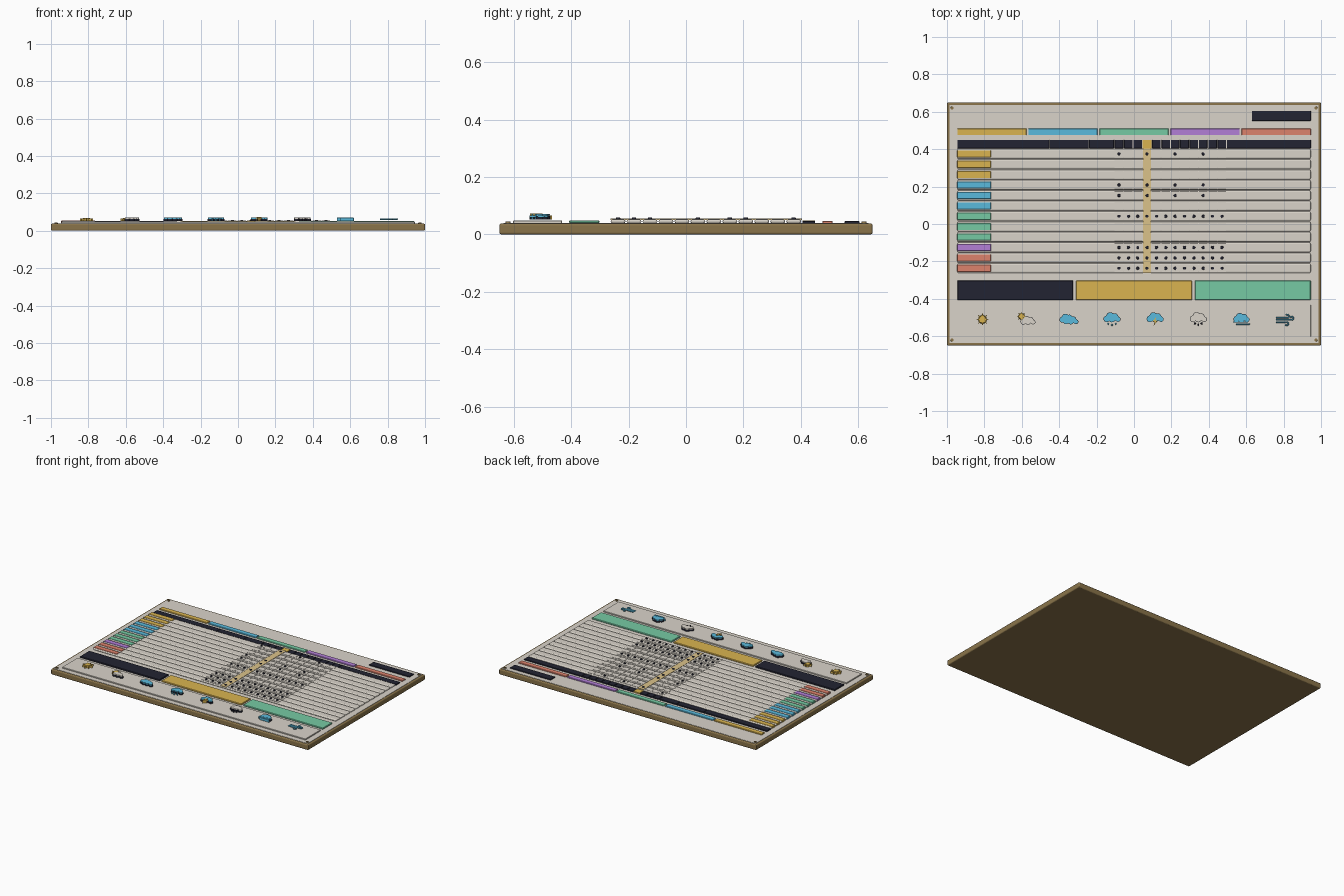
import bpy, bmesh
from math import sin, cos, pi, sqrt
from mathutils import Matrix, Vector

cube = bpy.data.objects.get("Cube")
if cube:
    bpy.data.objects.remove(cube)


def material(name, r, g, b):
    col = [(c / 255 / 12.92 if c < 11 else ((c / 255 + 0.055) / 1.055) ** 2.4) for c in (r, g, b)] + [1]
    m = bpy.data.materials.new(name)
    m.use_nodes = True
    m.diffuse_color = col
    m.node_tree.nodes["Principled BSDF"].inputs["Base Color"].default_value = col
    return m


BROWN = material("brown wood", 138, 116, 74)
PAPER = material("warm paper", 218, 212, 202)
DARK = material("dark navy", 34, 35, 50)
YELLOW = material("mustard", 218, 180, 80)
BLUE = material("sky blue", 90, 186, 220)
GREEN = material("mint green", 118, 202, 164)
PURPLE = material("violet", 178, 126, 214)
CORAL = material("coral", 220, 130, 108)
PALE = material("pale yellow", 219, 194, 138)


def finish(name, bm, mat):
    me = bpy.data.meshes.new(name)
    bmesh.ops.recalc_face_normals(bm, faces=bm.faces)
    bm.to_mesh(me)
    bm.free()
    me.materials.append(mat)
    ob = bpy.data.objects.new(name, me)
    bpy.context.collection.objects.link(ob)
    return ob


def boxes(name, rects, z0, z1, mat, bevel=0.0, segments=1):
    """One mesh of boxes, each given as x0, x1, y0, y1."""
    bm = bmesh.new()
    for x0, x1, y0, y1 in rects:
        mtx = (Matrix.Translation(((x0 + x1) / 2, (y0 + y1) / 2, (z0 + z1) / 2))
               @ Matrix.Diagonal((x1 - x0, y1 - y0, z1 - z0, 1)))
        bmesh.ops.create_cube(bm, size=1, matrix=mtx)
    if bevel:
        bmesh.ops.bevel(bm, geom=bm.edges[:], offset=bevel, segments=segments,
                        profile=0.5, affect='EDGES')
    return finish(name, bm, mat)


def discs(name, centres, radius, z0, z1, mat, sides=12):
    bm = bmesh.new()
    for x, y in centres:
        bmesh.ops.create_cone(bm, cap_ends=True, segments=sides, radius1=radius, radius2=radius * 0.8,
                              depth=z1 - z0, matrix=Matrix.Translation((x, y, (z0 + z1) / 2)))
    return finish(name, bm, mat)


def prism(name, pts, z0, z1, mat):
    bm = bmesh.new()
    face = bm.faces.new([bm.verts.new((x, y, z0)) for x, y in pts])
    res = bmesh.ops.extrude_face_region(bm, geom=[face])
    bmesh.ops.translate(bm, vec=(0, 0, z1 - z0),
                        verts=[v for v in res["geom"] if isinstance(v, bmesh.types.BMVert)])
    return finish(name, bm, mat)


# Board, paper sheet and corner pins
boxes("board", [(-1, 1, -0.65, 0.65)], 0, 0.038, BROWN, 0.007, 3)
boxes("paper_sheet", [(-0.986, 0.986, -0.636, 0.636)], 0.03, 0.04, PAPER)
discs("corner_pins", [(sx * 0.973, sy * 0.62) for sx in (-1, 1) for sy in (-1, 1)],
      0.01, 0.038, 0.045, BROWN)

# Title plate and category strips along the top
boxes("title_plate", [(0.63, 0.945, 0.552, 0.605)], 0.038, 0.046, DARK, 0.002)
for i, mat in enumerate((YELLOW, BLUE, GREEN, PURPLE, CORAL)):
    x = -0.945 + i * 0.38
    boxes("category_strip", [(x, x + 0.37, 0.475, 0.511)], 0.038, 0.047, mat, 0.002)

# Header row with month cells, one of them highlighted
COL0, STEP, NOW = -0.08, 0.05, 3
col = [COL0 + i * STEP for i in range(12)]
header = [(-0.945, -0.452, 0.405, 0.45), (-0.45, -0.242, 0.405, 0.45),
          (-0.24, -0.107, 0.405, 0.45), (0.496, 0.945, 0.405, 0.45)]
header += [(x - 0.023, x + 0.023, 0.405, 0.45) for i, x in enumerate(col) if i != NOW]
boxes("header_row", header, 0.038, 0.047, DARK, 0.0015)
boxes("header_highlight", [(col[NOW] - 0.024, col[NOW] + 0.024, 0.405, 0.45)], 0.038, 0.048, YELLOW)

# Twelve table rows with labels and month cells
row = [0.375 - i * 0.0556 for i in range(12)]
boxes("table_rows", [(-0.945, 0.945, y - 0.026, y + 0.026) for y in row], 0.038, 0.052, PAPER, 0.008, 3)
groups = ((YELLOW, 0, 3), (BLUE, 3, 6), (GREEN, 6, 9), (PURPLE, 9, 10), (CORAL, 10, 12))
for mat, a, b in groups:
    boxes("row_labels", [(-0.945, -0.765, y - 0.019, y + 0.019) for y in row[a:b]],
          0.04, 0.055, mat, 0.002)
boxes("month_cells", [(x - 0.023, x + 0.023, y - 0.02, y + 0.02) for x in col for y in row],
      0.045, 0.0535, PAPER)
boxes("month_highlight", [(col[NOW] - 0.022, col[NOW] + 0.022, row[-1] - 0.026, 0.404)],
      0.05, 0.0545, PALE)

# Marker dots: quarterly on some rows, monthly on others
marks = [(x, row[r]) for r in (0, 3, 4) for x in col[::3]]
marks += [(x, row[r]) for r in (6, 9, 10, 11) for x in col]
discs("marker_dots", marks, 0.009, 0.05, 0.058, DARK)

# Three large legend blocks and the icon panel
for i, mat in enumerate((DARK, YELLOW, GREEN)):
    x = -0.945 + i * 0.635
    boxes("legend_block", [(x, x + 0.62, -0.407, -0.302)], 0.038, 0.049, mat, 0.003)
boxes("icon_panel", [(-0.945, 0.945, -0.602, -0.432)], 0.038, 0.048, PAPER, 0.001)

# Weather icons
Z0, Z1, ICON_Y = 0.052, 0.07, -0.51
PUFFS = ((-0.03, -0.008, 0.018), (-0.01, 0.008, 0.021), (0.016, 0.004, 0.019),
         (0.034, -0.01, 0.015), (0, -0.008, 0.018))


def cloud(cx, cy, size, mat):
    """Puffy outline found by casting rays at overlapping circles."""
    def outline(grow):
        pts = []
        for k in range(48):
            d = Vector((cos(k * pi / 24), sin(k * pi / 24)))
            best = 0.012
            for px, py, r in PUFFS:
                p = Vector((px, py))
                along = p.dot(d)
                disc = r * r - p.length_squared + along * along
                if disc > 0:
                    best = max(best, along + sqrt(disc))
            pts.append((cx + d.x * (best * size + grow), cy + d.y * (best * size + grow)))
        return pts
    prism("cloud_rim", outline(0.002), Z0, Z1 - 0.007, DARK)
    prism("cloud", outline(0), Z1 - 0.007, Z1, mat)


def sun(cx, cy, size):
    pts = []
    for k in range(32):
        r = (0.02, 0.02, 0.036, 0.02)[k % 4] * size
        pts.append((cx + r * cos((k - 2) * pi / 16), cy + r * sin((k - 2) * pi / 16)))
    prism("sun_rays", pts, Z0, Z1 - 0.004, YELLOW)
    discs("sun_disc", [(cx, cy)], 0.023 * size, Z0, Z1 - 0.002, YELLOW, 20)


def gust(cx, cy, length, side):
    cu = bpy.data.curves.new("wind_gust", 'CURVE')
    cu.dimensions = '3D'
    cu.bevel_depth, cu.bevel_resolution = 0.004, 2
    r = 0.009
    pts = [(cx - 0.045, cy), (cx + length, cy)]
    pts += [(cx + length + r * sin(t * pi / 6), cy + side * r * (1 - cos(t * pi / 6))) for t in range(1, 9)]
    sp = cu.splines.new('POLY')
    sp.points.add(len(pts) - 1)
    for p, (x, y) in zip(sp.points, pts):
        p.co = (x, y, 0.062, 1)
    cu.materials.append(BLUE)
    bpy.context.collection.objects.link(bpy.data.objects.new("wind_gust", cu))


ix = [-0.81 + i * 0.2307 for i in range(8)]
y = ICON_Y
sun(ix[0], y, 1)
sun(ix[1] - 0.022, y + 0.016, 0.75)
cloud(ix[1] + 0.012, y - 0.006, 0.78, PAPER)
cloud(ix[2] - 0.01, y + 0.005, 0.8, BLUE)
cloud(ix[2] + 0.01, y - 0.004, 0.8, BLUE)
cloud(ix[3], y + 0.01, 0.9, BLUE)
discs("rain_drops", [(ix[3] + d, y - 0.024 - 0.006 * (d == 0)) for d in (-0.02, 0, 0.02)],
      0.005, Z0, Z1 - 0.005, BLUE, 8)
cloud(ix[4], y + 0.01, 0.9, BLUE)
bolt = ((0.004, 0.01), (-0.014, -0.012), (-0.002, -0.012), (-0.008, -0.034), (0.014, -0.006), (0.003, -0.006))
prism("lightning_bolt", [(ix[4] + a, y + b) for a, b in bolt], Z0, Z1 + 0.003, YELLOW)
cloud(ix[5], y + 0.01, 0.9, PAPER)
discs("snow_flakes", [(ix[5] + d, y - 0.022 - 0.007 * (d == 0)) for d in (-0.018, 0, 0.018)],
      0.006, Z0, Z1 - 0.005, DARK, 6)
cloud(ix[6], y + 0.008, 0.85, BLUE)
boxes("fog_bars", [(ix[6] - 0.045, ix[6] + 0.035, y - 0.017, y - 0.01),
                   (ix[6] - 0.03, ix[6] + 0.045, y - 0.029, y - 0.022)], Z0, Z1, BLUE, 0.001)
gust(ix[7], y + 0.008, 0.015, 1)
gust(ix[7], y - 0.003, 0.038, 1)
gust(ix[7], y - 0.014, 0.012, -1)
